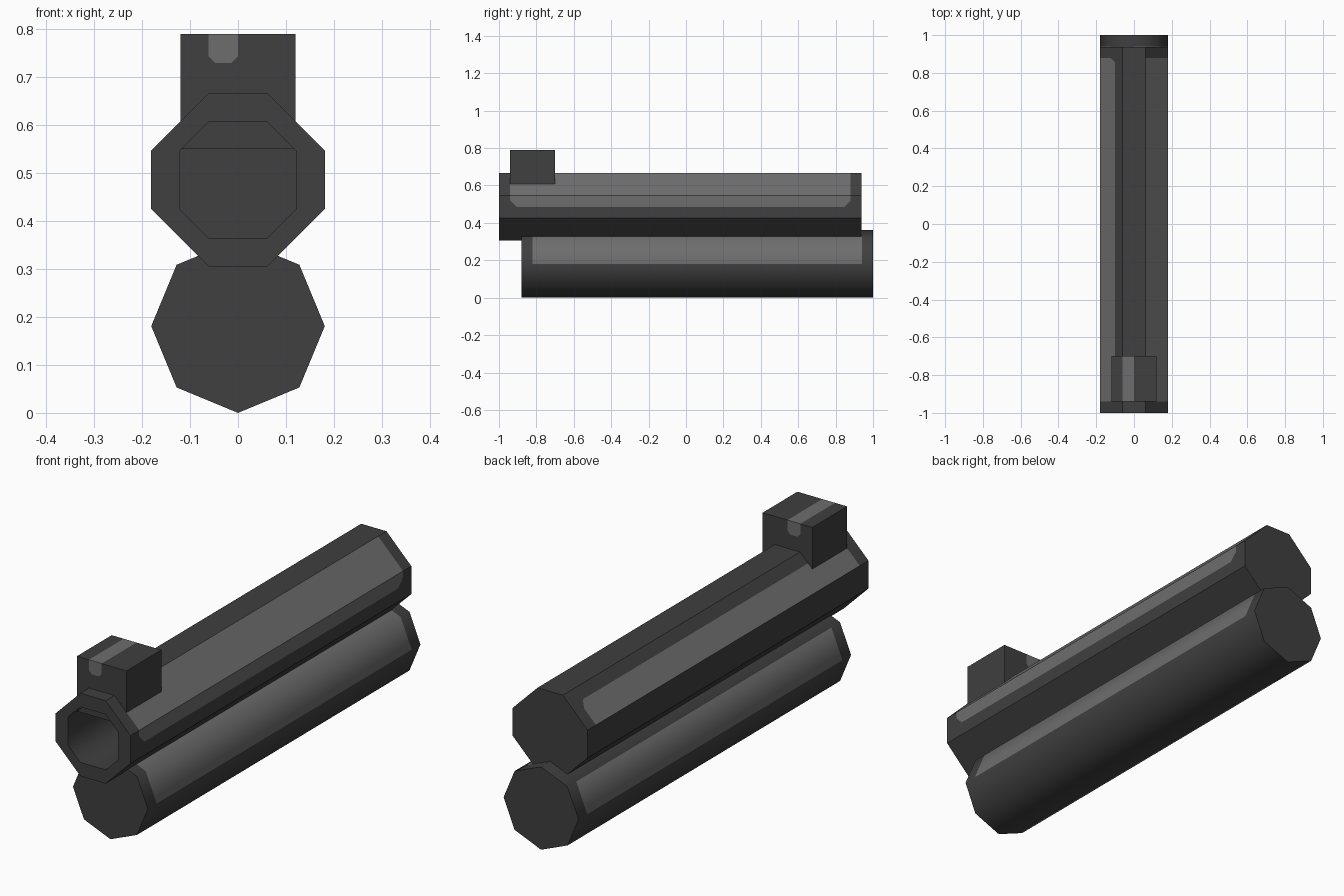
import bpy, bmesh, math
from mathutils import Vector

if "Cube" in bpy.data.objects:
    bpy.data.objects.remove(bpy.data.objects["Cube"])


def material(name, value):
    m = bpy.data.materials.new(name)
    m.diffuse_color = (value, value, value, 1)
    m.use_nodes = True
    m.node_tree.nodes["Principled BSDF"].inputs["Base Color"].default_value = m.diffuse_color
    return m


DARK = material("dark gunmetal", 0.05)
LIGHT = material("worn grey", 0.155)


def ring(bm, points, y):
    return [bm.verts.new((x, y, z)) for x, z in points]


def bridge(bm, a, b, smooth=False):
    n = len(a)
    for i in range(n):
        f = bm.faces.new((a[i], a[(i + 1) % n], b[(i + 1) % n], b[i]))
        f.smooth = smooth


def cut(bm, co, no, rule=lambda c: True):
    """Split the faces whose centre meets the rule along a plane."""
    faces = [f for f in bm.faces if rule(f.calc_center_median())]
    geom = set(faces)
    for f in faces:
        geom.update(f.verts)
        geom.update(f.edges)
    bmesh.ops.bisect_plane(bm, geom=list(geom), plane_co=co, plane_no=no, dist=1e-5)


def paint(bm, rule):
    for f in bm.faces:
        f.material_index = int(rule(f.calc_center_median()))


def finish(bm, name):
    bmesh.ops.recalc_face_normals(bm, faces=bm.faces[:])
    me = bpy.data.meshes.new(name)
    bm.to_mesh(me)
    bm.free()
    me.materials.append(DARK)
    me.materials.append(LIGHT)
    ob = bpy.data.objects.new(name, me)
    bpy.context.collection.objects.link(ob)
    return ob


def octagon(half, corner, cz):
    pts = [(corner, half), (half, corner), (half, -corner), (corner, -half)]
    pts += [(-x, -z) for x, z in pts]
    return [(x, z + cz) for x, z in pts]


# Main barrel: flat octagon with a smooth blind bore
CZ = 0.486
outer, inner = octagon(0.181, 0.061, CZ), octagon(0.121, 0.061, CZ)
bm = bmesh.new()
back, front = ring(bm, outer, 0.937), ring(bm, outer, -1)
rim, deep = ring(bm, inner, -1), ring(bm, inner, -0.4)
bridge(bm, back, front)
bridge(bm, front, rim)
bridge(bm, rim, deep, True)
bm.faces.new(back)
bm.faces.new(deep)

# Worn patches on the barrel: right slope and upper right side, outer left slope
Y0, Y1 = -0.94, 0.88


def right_side(c):
    return c.x > 0.17


def left_slope(c):
    return -0.178 < c.x < -0.065 and c.z > 0.55 and -0.99 < c.y < 0.93


def right_slope(c):
    return 0.065 < c.x < 0.178 and c.z > 0.55 and -0.99 < c.y < 0.93


def on_sides(c):
    return right_side(c) or left_slope(c) or right_slope(c)


for y in (Y0, Y1):
    cut(bm, (0, y, 0), (0, 1, 0), on_sides)
cut(bm, (0, 0, 0.484), (0, 0, 1), right_side)
cut(bm, (-0.10, 0, 0), (1, 0, 0), left_slope)
for y, s in ((Y0, 1), (Y1, -1)):
    cut(bm, (0, y + s * 0.035, 0.484), (0, s, 1), right_side)
    cut(bm, (-0.10, y + s * 0.025, 0), (-1, s, 0), left_slope)


def barrel_patch(c):
    if not Y0 < c.y < Y1:
        return False
    edge = min(c.y - Y0, Y1 - c.y)
    if right_side(c):
        return c.z > 0.484 and edge + c.z - 0.484 > 0.035
    if left_slope(c):
        return c.x < -0.10 and edge - c.x - 0.10 > 0.025
    return right_slope(c)


paint(bm, barrel_patch)
finish(bm, "barrel")

# Lower tube: smooth eight-sided cylinder, corner pointing down
bm = bmesh.new()
R = 0.181
pts = [(R * math.sin(i * math.pi / 4), R + R * math.cos(i * math.pi / 4)) for i in range(8)]
rings = [ring(bm, pts, y) for y in (-0.88, -0.82, 0.94, 1.0)]
for a, b in zip(rings, rings[1:]):
    bridge(bm, a, b, True)
bm.faces.new(rings[0])
bm.faces.new(rings[-1])
paint(bm, lambda c: -0.82 < c.y < 0.94 and abs(c.y) < 0.5 and c.z > 0.19
      and (c.x > 0 or c.x < -0.1))
finish(bm, "lower_tube")

# Front sight block with a worn stripe over the top
bm = bmesh.new()
bmesh.ops.create_cube(bm, size=0.24)
bmesh.ops.translate(bm, verts=bm.verts[:], vec=(0, -0.82, 0.67))
X0, X1, Z0 = -0.062, 0.0, 0.73


def ends(c):
    return abs(c.y + 0.82) > 0.119


def in_stripe(c):
    return X0 < c.x < X1


for x in (X0, X1):
    cut(bm, (x, 0, 0), (1, 0, 0), lambda c: c.z > 0.789 or ends(c))
cut(bm, (0, 0, Z0), (0, 0, 1), lambda c: ends(c) and in_stripe(c))
for x, s in ((X0, 1), (X1, -1)):
    cut(bm, (x + s * 0.014, 0, Z0), (s, 0, 1),
        lambda c: ends(c) and in_stripe(c) and c.z > Z0)
paint(bm, lambda c: in_stripe(c) and c.z > Z0
      and (c.z > 0.789 or min(c.x - X0, X1 - c.x) + c.z - Z0 > 0.014))
finish(bm, "front_sight")
